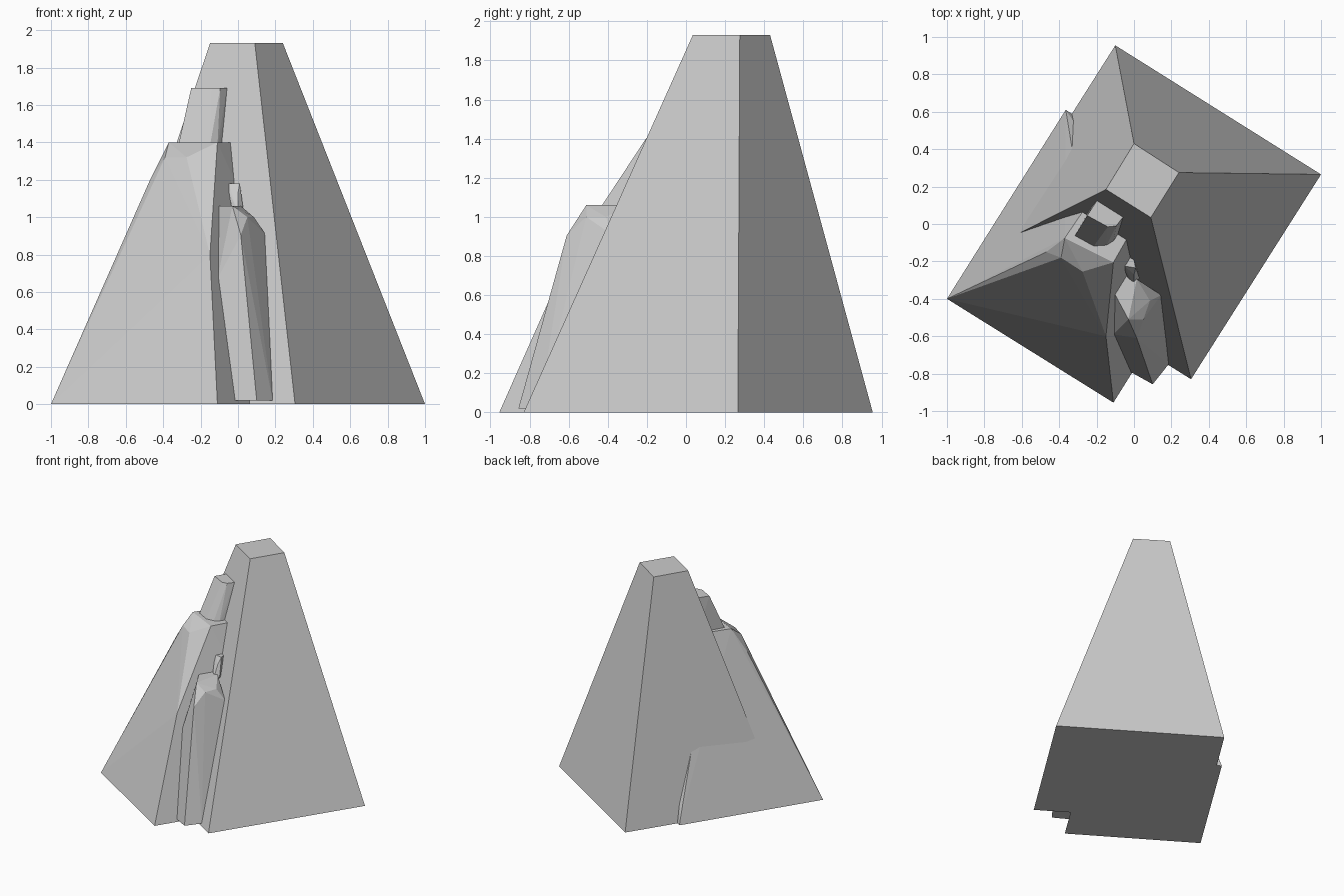
import bpy, bmesh, math

if "Cube" in bpy.data.objects:
    bpy.data.objects.remove(bpy.data.objects["Cube"])


def rock(name, layers):
    """Faceted convex rock from (x, y, z) corner points."""
    bm = bmesh.new()
    for p in layers:
        bm.verts.new(p)
    res = bmesh.ops.convex_hull(bm, input=bm.verts[:])
    loose = [v for v in bm.verts if not v.link_faces]
    bmesh.ops.delete(bm, geom=loose, context='VERTS')
    bmesh.ops.dissolve_limit(bm, angle_limit=math.radians(1.5),
                             verts=bm.verts[:], edges=bm.edges[:])
    bmesh.ops.recalc_face_normals(bm, faces=bm.faces[:])
    mesh = bpy.data.meshes.new(name)
    bm.to_mesh(mesh)
    bm.free()
    ob = bpy.data.objects.new(name, mesh)
    bpy.context.collection.objects.link(ob)
    return ob


def ring(z, *pts):
    return [(x, y, z) for x, y in pts]


# Tall main spire: four-sided taper
rock("main_spire",
     ring(0, (-.10, .955), (1, .265), (.305, -.83), (-.795, -.14)) +
     ring(1.93, (0, .43), (.24, .275), (.09, .035), (-.15, .185)))

# Broad shoulder rock with chipped upper corners
rock("shoulder_rock",
     ring(0, (-1, -.40), (-.11, -.955), (.525, .06), (-.365, .61)) +
     [(-.15, -.60, .80), (-.47, -.15, 1.20)] +
     ring(1.32, (-.39, -.18), (-.275, -.255)) +
     ring(1.40, (-.37, -.075), (-.11, -.205), (.03, .04), (-.275, .065)))

# Upper ledge leaning against the spire
rock("upper_ledge",
     ring(1.38, (-.32, -.07), (-.22, -.125), (-.15, -.12), (-.11, -.095),
          (0, .08), (-.20, .14)) +
     ring(1.69, (-.25, .045), (-.14, -.015), (-.095, -.01), (-.06, .035),
          (-.03, .08), (-.17, .17)))

# Narrow front pillar with chipped top
rock("front_pillar",
     ring(.02, (-.02, -.79), (.10, -.857), (.185, -.75), (.08, -.60)) +
     [(-.11, -.59, .67), (.015, -.61, .905), (.145, -.38, .91)] +
     ring(1.00, (.05, -.51), (.085, -.41)) +
     ring(1.06, (-.105, -.37), (-.03, -.51), (.015, -.295), (-.05, -.25)))

# Small knob above the pillar
rock("small_knob",
     ring(1.03, (-.03, -.30), (0, -.325), (.03, -.29), (0, -.20)) +
     [(-.05, -.245, 1.14), (0, -.27, 1.13)] +
     ring(1.18, (-.05, -.225), (.01, -.235), (-.01, -.15)))
